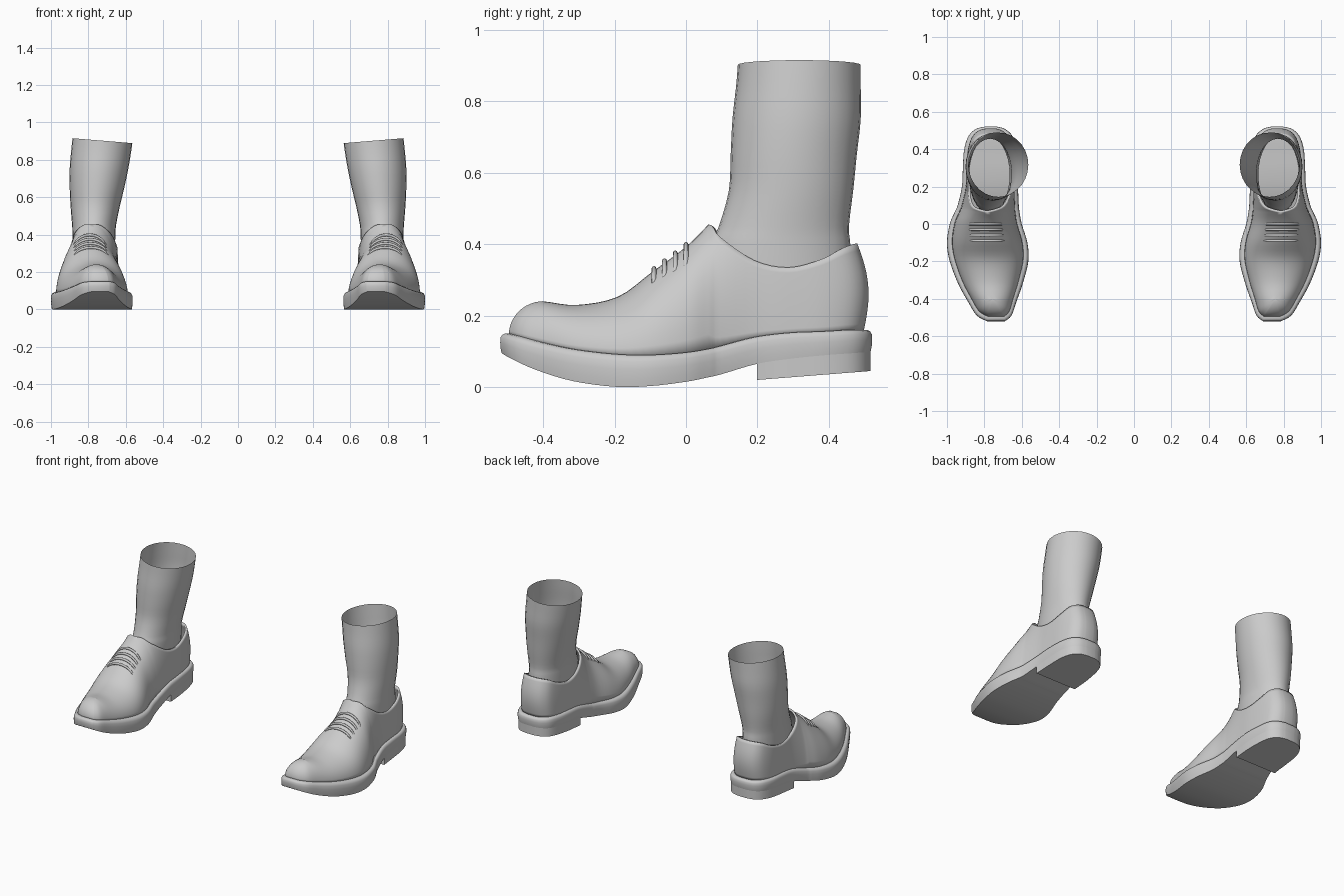
import bpy, bmesh, math
from mathutils import Vector

if "Cube" in bpy.data.objects:
    bpy.data.objects.remove(bpy.data.objects["Cube"])

grey = bpy.data.materials.new("plain_grey")
grey.diffuse_color = (0.6, 0.6, 0.6, 1)
grey.use_nodes = True
grey.node_tree.nodes["Principled BSDF"].inputs["Base Color"].default_value = grey.diffuse_color

# Shoe stations: y, inner x, outer x, sole bottom, sole top, ridge height, collar height
STATIONS = [
    (-.520, .690, .785, .095, .150, .240, .240),
    (-.490, .655, .840, .078, .143, .240, .240),
    (-.420, .630, .885, .047, .125, .240, .240),
    (-.320, .595, .940, .017, .105, .230, .230),
    (-.200, .565, .985, .001, .092, .253, .253),
    (-.100, .570, 1.00, .003, .090, .322, .322),
    (.000, .600, .985, .015, .097, .393, .393),
    (.065, .612, .958, .028, .107, .455, .455),
    (.100, .616, .943, .036, .115, .500, .420),
    (.200, .620, .920, .065, .140, .620, .355),
    (.300, .620, .915, .080, .152, .720, .335),
    (.400, .630, .908, .090, .156, .750, .357),
    (.470, .650, .885, .095, .160, .750, .388),
    (.508, .690, .845, .098, .160, .750, .400),
    (.521, .735, .795, .100, .160, .750, .402),
]


def spline(rows, steps):
    """Catmull-Rom through table rows."""
    out = []
    for i in range(len(rows) - 1):
        a, b, c, d = (rows[min(max(k, 0), len(rows) - 1)] for k in range(i - 1, i + 3))
        for s in range(steps):
            t = s / steps
            out.append(tuple(q + .5 * t * (r - p + t * (2*p - 5*q + 4*r - w + t * (3*(q - r) + w - p)))
                             for p, q, r, w in zip(a, b, c, d)))
    return out + [rows[-1]]


ROWS = spline(STATIONS, 4)


def ring(rows, inset, height):
    """Closed outline: inner side toe to heel, then outer side back to the toe."""
    k, ky = 1 - inset / .19, 1 - inset / .52
    left, right = [], []
    for r in rows:
        c, h, z = (r[1] + r[2]) / 2, (r[2] - r[1]) / 2 * k, height(r)
        left.append(Vector((c - h, r[0] * ky, z)))
        right.append(Vector((c + h, r[0] * ky, z)))
    return left + right[::-1]


def loft(name, rings, cap_start=False, cap_end=False, angle=40, thickness=0):
    """Skin closed rings, mirror the part to the other foot."""
    bm = bmesh.new()
    vs = [[bm.verts.new(p) for p in rg] for rg in rings]
    n = len(rings[0])
    for a, b in zip(vs, vs[1:]):
        for i in range(n):
            j = (i + 1) % n
            bm.faces.new((a[i], a[j], b[j], b[i]))
    for use, v in ((cap_start, vs[0]), (cap_end, vs[-1])):
        if use:
            for i in range(n // 2 - 1):
                bm.faces.new((v[i], v[i + 1], v[n - 2 - i], v[n - 1 - i]))
    bmesh.ops.remove_doubles(bm, verts=bm.verts, dist=1e-4)
    bmesh.ops.recalc_face_normals(bm, faces=bm.faces)
    me = bpy.data.meshes.new(name)
    bm.to_mesh(me)
    bm.free()
    me.materials.append(grey)
    ob = bpy.data.objects.new(name, me)
    bpy.context.collection.objects.link(ob)
    bpy.ops.object.select_all(action='DESELECT')
    ob.select_set(True)
    bpy.context.view_layer.objects.active = ob
    bpy.ops.object.shade_smooth_by_angle(angle=math.radians(angle))
    if thickness:
        so = ob.modifiers.new("thickness", 'SOLIDIFY')
        so.thickness, so.offset = thickness, -1
    ob.modifiers.new("other_foot", 'MIRROR').use_mirror_merge = False
    return ob


# Sole with a rounded welt edge
def between(f):
    return lambda r: r[3] + (r[4] - r[3]) * f


loft("sole", [ring(ROWS, i, between(f)) for i, f in
              ((.004, 0), (.001, .25), (0, .55), (.001, .8), (.006, .94), (.014, 1), (.03, 1))],
     True, True)

# Heel block
HEEL = [r for r in ROWS if r[0] > .195]
loft("heel", [ring(HEEL, .004, lambda r: .02 + (r[0] - .2) * .078),
              ring(HEEL, .004, lambda r: r[3])], True)

# Upper: walls arching to the ridge in front, stopping at the collar behind
LEVELS = 12
base = ring(ROWS, .024, lambda r: r[4] - .005)
both = ROWS + ROWS[::-1]


def arch(b, r, phi):
    cx = .757 if r[0] < -.415 else (r[1] + r[2]) / 2
    top = Vector((cx, min(max(b.y, -.4), .3), r[5]))
    k = 1 - math.cos(phi)
    return Vector((b.x + (top.x - b.x) * k, b.y + (top.y - b.y) * k,
                   b.z + (top.z - b.z) * math.sin(phi)))


upper = []
for lev in range(LEVELS + 1):
    v = lev / LEVELS
    pts = []
    for b, r in zip(base, both):
        end = math.pi / 2
        if r[0] > .066:
            end = math.asin(min(1, (r[6] - b.z) / (r[5] - b.z)))
        p = arch(b, r, end * v)
        if b.y > .3:  # rounded heel counter
            p.y += .018 * math.sin(math.pi * v) * (b.y - .3) / .2
        pts.append(p)
    upper.append(pts)
loft("shoe_upper", upper, angle=60, thickness=.012)

# Laces: thin bars following the arch of the instep
for n in range(4):
    y = -.09 + .03 * n
    i = min(range(len(ROWS)), key=lambda k: abs(base[k].y - y))
    r, b = ROWS[i], base[i]
    j = i + (1 if base[i].y < y else -1)
    t = (y - b.y) / (base[j].y - b.y)
    mix = [p + (q - p) * t for p, q in zip(r, ROWS[j])]
    cx, h, zb = (mix[1] + mix[2]) / 2, (mix[2] - mix[1]) / 2 * .87, mix[4]
    rings = []
    for s in range(13):
        u = -1 + s / 6
        x = .092 * u
        z = zb + (mix[5] - zb) * math.sqrt(1 - (x / h) ** 2) + .005 - .012 * u ** 6
        rings.append([Vector((cx + x, y + .007 * math.cos(a), z + .008 * math.sin(a)))
                      for a in (k * math.pi / 4 for k in range(8))])
    loft("lace_%d" % (n + 1), rings, True, True, angle=60)

# Sock tube: z, inner x, outer x, front y, back y
SOCK = spline([
    (.200, .665, .880, .060, .465),
    (.300, .660, .883, .055, .465),
    (.400, .655, .885, .070, .460),
    (.450, .652, .887, .092, .456),
    (.550, .632, .895, .120, .468),
    (.650, .608, .900, .125, .478),
    (.750, .587, .900, .130, .489),
    (.840, .573, .892, .140, .489),
    (.902, .565, .885, .145, .489),
], 3)
sock = []
for z, x0, x1, y0, y1 in SOCK:
    tilt = .013 * max(0, (z - .75) / .15)
    sock.append([Vector(((x0 + x1) / 2 + (x1 - x0) / 2 * math.cos(a),
                         (y0 + y1) / 2 + (y1 - y0) / 2 * math.sin(a),
                         z + tilt * math.cos(a)))
                 for a in (k * math.pi / 14 for k in range(28))])
loft("sock", sock, angle=60)
